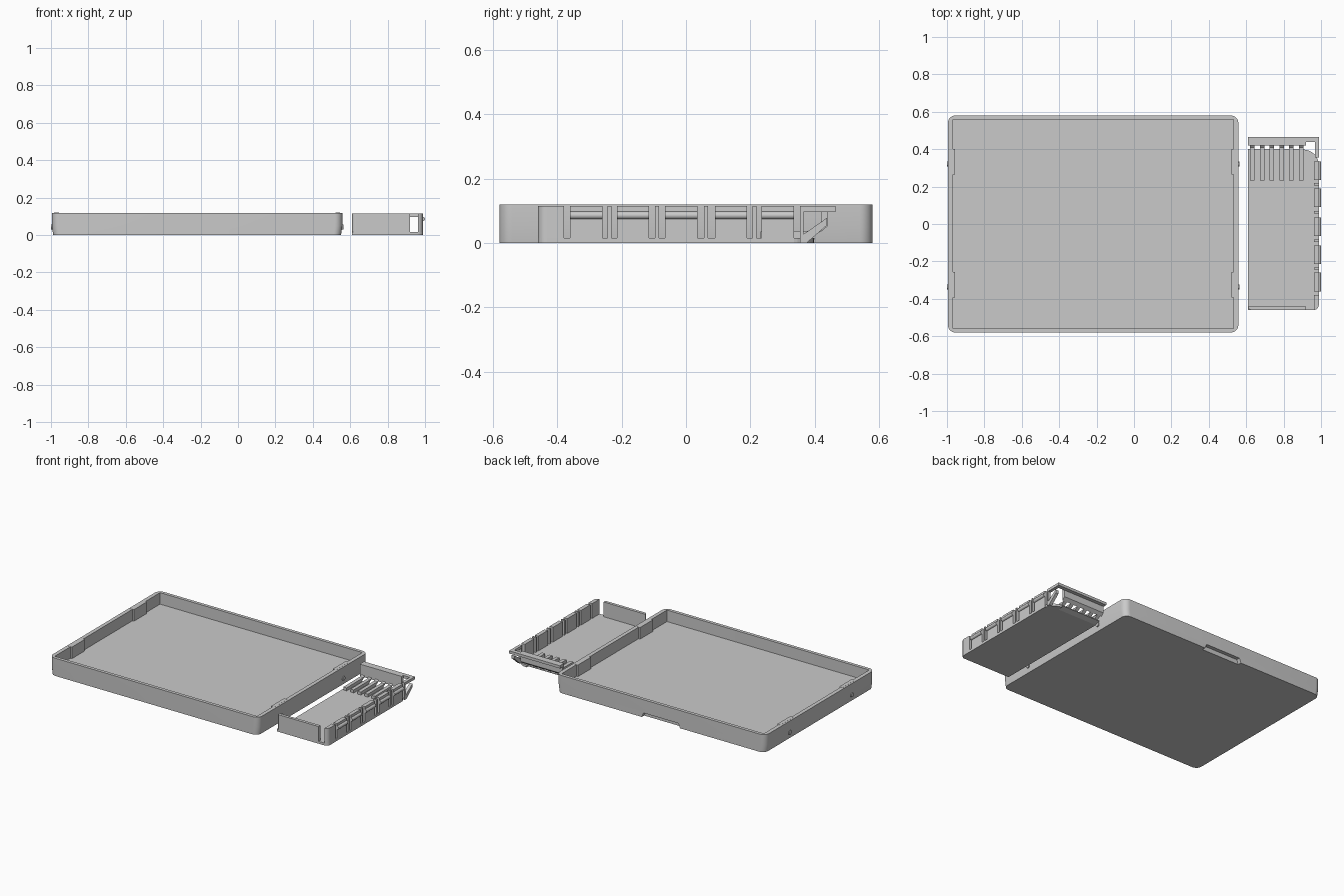
import bpy, bmesh, math

if "Cube" in bpy.data.objects:
    bpy.data.objects.remove(bpy.data.objects["Cube"])

grey = bpy.data.materials.new("plain_grey")
grey.diffuse_color = (0.59, 0.59, 0.59, 1)
grey.use_nodes = True
grey.node_tree.nodes["Principled BSDF"].inputs["Base Color"].default_value = grey.diffuse_color


def finish(name, bm, smooth=False):
    bmesh.ops.recalc_face_normals(bm, faces=bm.faces)
    mesh = bpy.data.meshes.new(name)
    bm.to_mesh(mesh)
    bm.free()
    ob = bpy.data.objects.new(name, mesh)
    bpy.context.collection.objects.link(ob)
    mesh.materials.append(grey)
    if smooth:
        bpy.ops.object.select_all(action='DESELECT')
        ob.select_set(True)
        bpy.context.view_layer.objects.active = ob
        bpy.ops.object.shade_smooth_by_angle(angle=math.radians(30))
    return ob


def prism(name, pts, axis, lo, hi, smooth=False):
    """Extrude a profile: axis 'z' takes (x, y), 'x' takes (y, z), 'y' takes (x, z)."""
    put = {'z': lambda a, b, c: (a, b, c),
           'x': lambda a, b, c: (c, a, b),
           'y': lambda a, b, c: (a, c, b)}[axis]
    bm = bmesh.new()
    rings = [[bm.verts.new(put(a, b, c)) for a, b in pts] for c in (lo, hi)]
    n = len(pts)
    for r in rings:
        bm.faces.new(r)
    for i in range(n):
        j = (i + 1) % n
        bm.faces.new((rings[0][i], rings[0][j], rings[1][j], rings[1][i]))
    return finish(name, bm, smooth)


def box(name, x0, x1, y0, y1, z0, z1):
    return prism(name, [(x0, y0), (x1, y0), (x1, y1), (x0, y1)], 'z', z0, z1)


def arc(cx, cy, r, a0, a1, n=8):
    return [(cx + r * math.cos(math.radians(a0 + (a1 - a0) * i / n)),
             cy + r * math.sin(math.radians(a0 + (a1 - a0) * i / n))) for i in range(n + 1)]


def rounded(x0, x1, y0, y1, r):
    return (arc(x1 - r, y1 - r, r, 0, 90) + arc(x0 + r, y1 - r, r, 90, 180)
            + arc(x0 + r, y0 + r, r, 180, 270) + arc(x1 - r, y0 + r, r, 270, 360))


# Large open tray, lofted from rounded rectangles (x inset, y inset, radius, z)
X0, X1, Y, TOP, FLOOR = -0.995, 0.558, 0.58, 0.119, 0.042
bm = bmesh.new()
loops = [(0.007, 0.0, 0.04, 0.0), (0.0, 0.0, 0.04, 0.05), (0.0, 0.0, 0.04, TOP),
         (0.026, 0.022, 0.003, TOP), (0.026, 0.022, 0.003, FLOOR)]
rings = [[bm.verts.new((x, y, z)) for x, y in rounded(X0 + dx, X1 - dx, -Y + dy, Y - dy, r)]
         for dx, dy, r, z in loops]
for a, b in zip(rings, rings[1:]):
    for i in range(len(a)):
        j = (i + 1) % len(a)
        bm.faces.new((a[i], a[j], b[j], b[i]))
bm.faces.new(rings[0])
bm.faces.new(rings[-1])
tray = finish("tray", bm, True)

# Finger notch in the lower back edge
cutter = prism("notch_cutter", [(-0.37, -0.02), (-0.07, -0.02), (-0.09, 0.03), (-0.35, 0.03)],
               'y', 0.555, 0.65)
cutter.hide_render = True
cutter.hide_set(True)
cut = tray.modifiers.new("notch", 'BOOLEAN')
cut.object = cutter
cut.solver = 'EXACT'

# Inner tabs and outer pegs on both short walls
for y in (0.333, -0.325):
    for side, wall in ((-1, X0), (1, X1)):
        a, b = sorted((wall - side * 0.012, wall - side * 0.037))
        box("inner_tab", a, b, y - 0.068, y + 0.068, 0.03, TOP + 0.0006)
        py = y - 0.012
        a, b = sorted((wall - side * 0.01, wall + side * 0.005))
        prism("side_peg", arc(py, 0.043, 0.014, 0, 330, 11), 'x', a, b, True)

# Small holder: floor with chamfered rear edge, plus floor strip with rounded corners
L, R, H, T = 0.61, 0.988, 0.115, 0.016
prism("holder_floor", [(-0.46, 0), (0.365, 0), (0.40, 0.012), (0.40, T), (-0.46, T)],
      'x', L, 0.905)
prism("holder_floor_edge", [(0.905, -0.46)] + arc(0.96, -0.432, 0.028, -90, 0)
      + arc(0.905, 0.315, 0.083, 0, 90), 'z', 0, T)

# Front wall, with a gap before the rounded corner post
prism("front_wall", arc(L + 0.02, -0.44, 0.02, 180, 270, 5)
      + [(0.92, -0.46), (0.92, -0.44), (L, -0.44)], 'z', 0, H)
prism("corner_post", arc(0.96, -0.432, 0.028, -84, 0)
      + [(R, -0.38), (0.962, -0.38)], 'z', 0, H, True)

# Side wall: five snap tongues with rounded ridges, thin posts between them
starts = (-0.36, -0.215, -0.065, 0.09, 0.235)
for i, y in enumerate(starts):
    box("snap_tongue", 0.962, R, y, y + 0.1, 0, H)
    prism("snap_ridge", arc(R, 0.086, 0.012, -90, 90), 'y', y, y + 0.1, True)
    if i:
        mid = (starts[i - 1] + 0.1 + y) / 2
        box("divider_post", 0.962, R, mid - 0.006, mid + 0.006, 0, H)
box("rear_post", 0.967, R, 0.355, 0.365, 0, H)
prism("rear_strut", [(0.355, 0), (0.375, 0), (0.438, 0.055), (0.438, 0.078), (0.355, 0.02)],
      'x', 0.967, R)

# Rear bar with lip running around the open corner
prism("rear_bar", [(0.42, 0.035), (0.44, 0.052), (0.44, H), (0.42, H)], 'x', L, 0.92)
box("rear_lip", L, R, 0.438, 0.465, 0.097, H)
box("side_lip", 0.967, R, 0.355, 0.465, 0.097, H)

# Vent ribs joining the floor to the rear bar
for i in range(6):
    x = 0.632 + i * 0.0525
    prism("vent_rib", [(0.232, 0.005), (0.37, 0.003), (0.43, 0.044), (0.425, 0.05),
                       (0.41, 0.038), (0.232, 0.036)], 'x', x - 0.012, x + 0.012)
